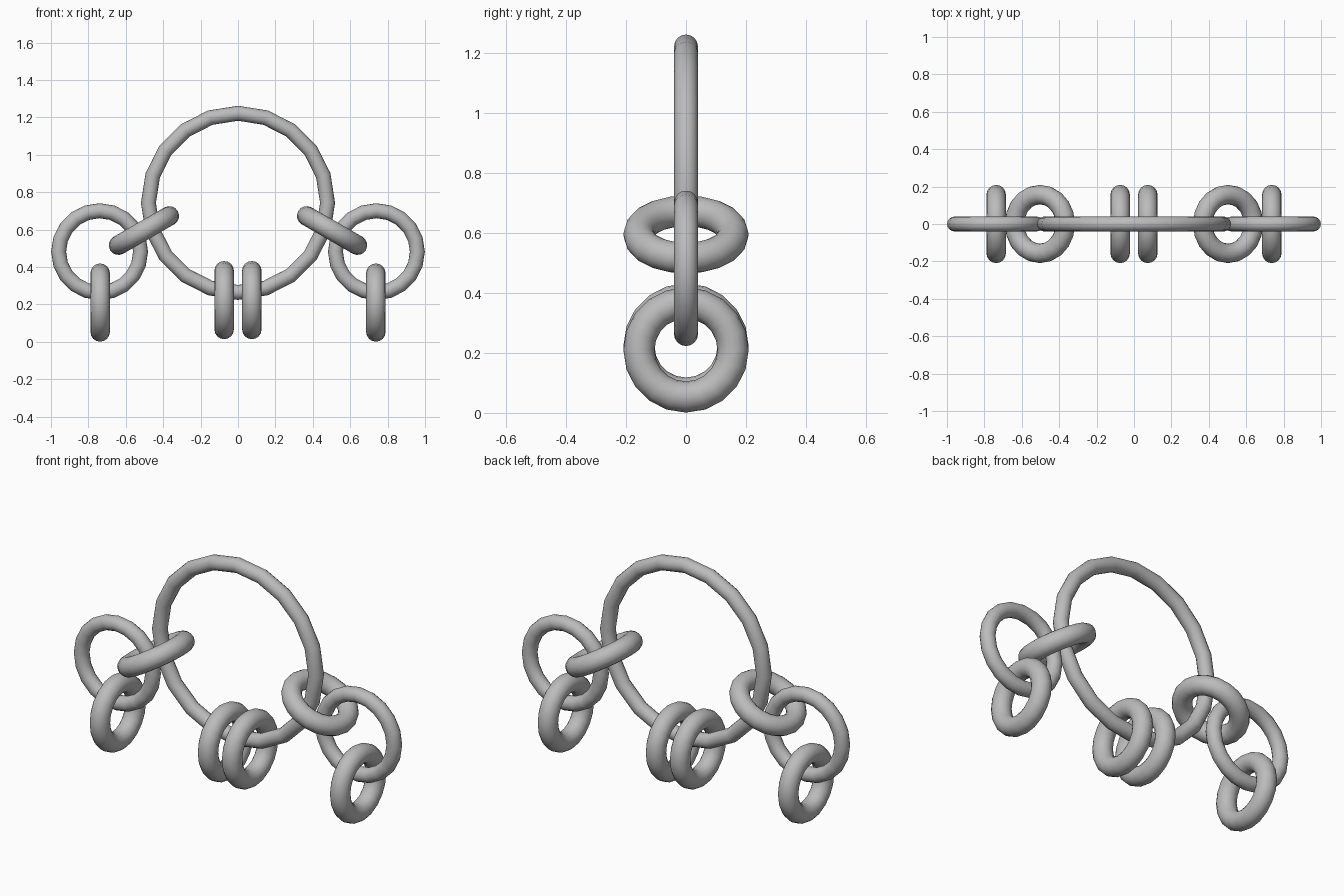
import bpy
from math import radians

cube = bpy.data.objects.get("Cube")
if cube:
    bpy.data.objects.remove(cube, do_unlink=True)

# Plain grey metal
grey = bpy.data.materials.new("grey_metal")
grey.use_nodes = True
color = (0.5, 0.5, 0.5, 1)
grey.diffuse_color = color
grey.node_tree.nodes["Principled BSDF"].inputs["Base Color"].default_value = color


def ring(name, x, z, major, minor, rotation):
    """Add one smooth ring; rotation is in degrees."""
    bpy.ops.mesh.primitive_torus_add(
        major_radius=major, minor_radius=minor,
        major_segments=20, minor_segments=16,
        location=(x, 0, z), rotation=[radians(a) for a in rotation])
    obj = bpy.context.object
    obj.name = name
    obj.data.materials.append(grey)
    bpy.ops.object.shade_smooth()
    return obj


# Large central ring facing the front
ring("main_ring", 0, 0.743, 0.479, 0.04, (90, 0, 0))

# Chains hanging on each side, mirrored
for side, s in (("left", 1), ("right", -1)):
    ring(side + "_side_ring", s * 0.74, 0.482, 0.219, 0.04, (90, 0, 0))
    ring(side + "_tilted_link", s * 0.503, 0.595, 0.157, 0.052, (0, s * 30, 0))
    ring(side + "_outer_link", s * 0.737, 0.21, 0.157, 0.052, (0, 90, 0))
    ring(side + "_inner_link", s * 0.074, 0.223, 0.157, 0.052, (0, 90, 0))
